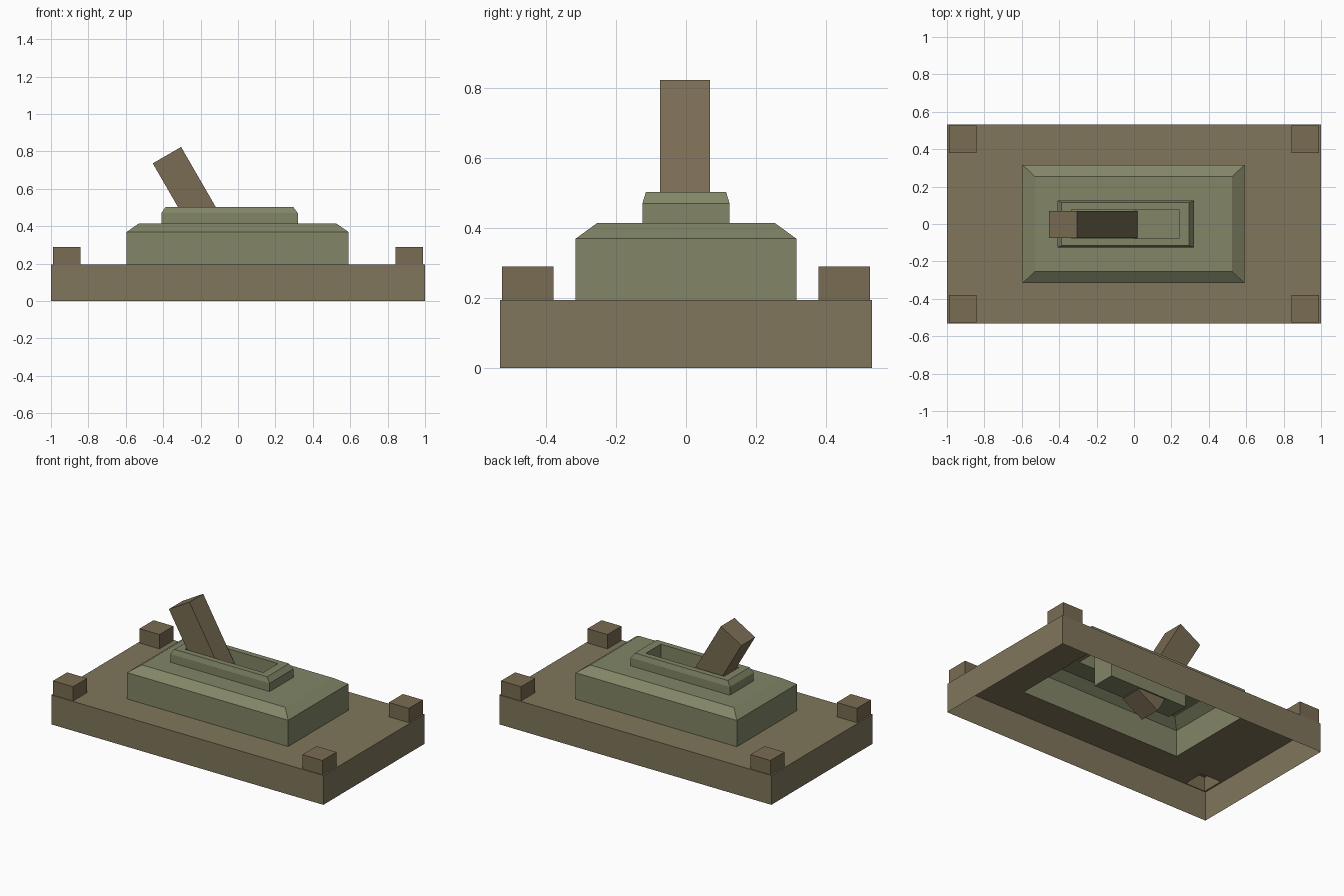
import bpy, bmesh
from math import radians
from mathutils import Matrix

if "Cube" in bpy.data.objects:
    bpy.data.objects.remove(bpy.data.objects["Cube"])


def material(name, rgb):
    m = bpy.data.materials.new(name)
    m.diffuse_color = (*rgb, 1)
    m.use_nodes = True
    m.node_tree.nodes["Principled BSDF"].inputs["Base Color"].default_value = m.diffuse_color
    return m


BROWN = material("brown", (0.215, 0.18, 0.105))
DARK_BROWN = material("dark_brown", (0.19, 0.15, 0.085))
GREEN = material("green", (0.225, 0.24, 0.135))


def finish(name, bm, mat):
    bmesh.ops.remove_doubles(bm, verts=bm.verts, dist=1e-5)
    me = bpy.data.meshes.new(name)
    bm.to_mesh(me)
    bm.free()
    me.materials.append(mat)
    ob = bpy.data.objects.new(name, me)
    bpy.context.collection.objects.link(ob)
    return ob


def add_shell(bm, rings, cap=False):
    """Join rectangular rings (x0, x1, y half width, z, y centre) into an open shell."""
    loops = []
    for x0, x1, h, z, yc in rings:
        pts = [(x0, yc - h, z), (x1, yc - h, z), (x1, yc + h, z), (x0, yc + h, z)]
        loops.append([bm.verts.new(p) for p in pts])
    for a, b in zip(loops, loops[1:]):
        for i in range(4):
            j = (i + 1) % 4
            bm.faces.new((a[i], a[j], b[j], b[i]))
    if cap:
        bm.faces.new(loops[-1])


BASE_TOP = 0.195
PEG_X, PEG_Y, PEG_TOP = (0.843, 0.99), (0.38, 0.527), 0.29
HOUSING = (-0.595, 0.59, 0.316)

# Hollow base plate, top face pierced below the housing and the corner pegs
bm = bmesh.new()
add_shell(bm, [(-1, 1, 0.532, 0, 0), (-1, 1, 0.532, BASE_TOP, 0)])
xs = [-1, -PEG_X[1], -PEG_X[0], HOUSING[0], HOUSING[1], PEG_X[0], PEG_X[1], 1]
ys = [-0.532, -PEG_Y[1], -PEG_Y[0], -HOUSING[2], HOUSING[2], PEG_Y[0], PEG_Y[1], 0.532]
for i in range(7):
    for j in range(7):
        if (i, j) == (3, 3) or (i in (1, 5) and j in (1, 5)):
            continue
        bm.faces.new([bm.verts.new((xs[a], ys[b], BASE_TOP)) for a, b in
                      ((i, j), (i + 1, j), (i + 1, j + 1), (i, j + 1))])
finish("base_plate", bm, BROWN)

# Corner pegs, open underneath
for sx, side in ((-1, "left"), (1, "right")):
    for sy, end in ((-1, "front"), (1, "back")):
        x0, x1 = sorted((sx * PEG_X[0], sx * PEG_X[1]))
        yc, h = sy * sum(PEG_Y) / 2, (PEG_Y[1] - PEG_Y[0]) / 2
        bm = bmesh.new()
        add_shell(bm, [(x0, x1, h, BASE_TOP, yc), (x0, x1, h, PEG_TOP, yc)], cap=True)
        finish(f"corner_peg_{end}_{side}", bm, DARK_BROWN)

# Chamfered housing
bm = bmesh.new()
add_shell(bm, [(*HOUSING, BASE_TOP, 0), (*HOUSING, 0.37, 0),
               (-0.53, 0.525, 0.254, 0.415, 0), (-0.41, 0.32, 0.125, 0.415, 0)])
finish("housing", bm, GREEN)

# Collar with the sunken lever slot
bm = bmesh.new()
add_shell(bm, [(-0.41, 0.32, 0.125, 0.415, 0), (-0.41, 0.32, 0.125, 0.47, 0),
               (-0.387, 0.295, 0.115, 0.503, 0), (-0.335, 0.24, 0.078, 0.503, 0),
               (-0.335, 0.24, 0.078, 0.263, 0)], cap=True)
finish("slot_collar", bm, GREEN)

# Tilted lever, passing through the slot floor
LENGTH = 0.66
bm = bmesh.new()
bmesh.ops.create_cube(bm, size=1, matrix=Matrix.Translation((-0.38, -0.003, 0.78))
                      @ Matrix.Rotation(radians(-30), 4, 'Y')
                      @ Matrix.Translation((0, 0, -LENGTH / 2))
                      @ Matrix.Diagonal((0.175, 0.144, LENGTH, 1)))
finish("lever", bm, DARK_BROWN)
